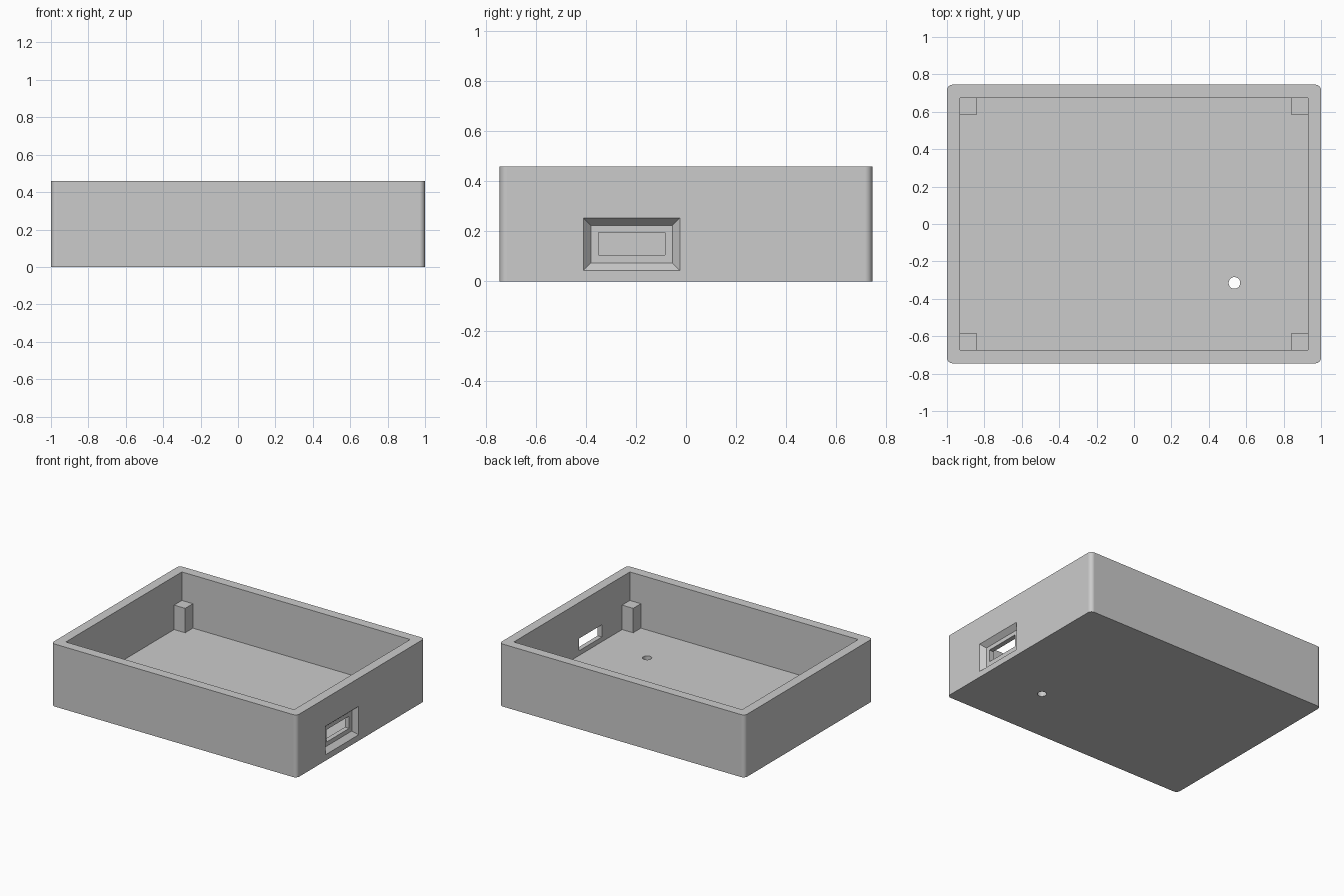
import bpy
import bmesh
import math

old = bpy.data.objects.get("Cube")
if old:
    bpy.data.objects.remove(old, do_unlink=True)

# Overall sizes
HALF_X, HALF_Y, HEIGHT = 1.0, 0.745, 0.46
WALL, FLOOR = 0.07, 0.07
IN_X, IN_Y = HALF_X - WALL, HALF_Y - WALL

grey = bpy.data.materials.new("grey_plastic")
grey.use_nodes = True
colour = (0.6, 0.6, 0.6, 1.0)
grey.diffuse_color = colour
grey.node_tree.nodes["Principled BSDF"].inputs["Base Color"].default_value = colour


def finish(name, bm):
    bmesh.ops.recalc_face_normals(bm, faces=bm.faces[:])
    mesh = bpy.data.meshes.new(name)
    bm.to_mesh(mesh)
    bm.free()
    mesh.materials.append(grey)
    obj = bpy.data.objects.new(name, mesh)
    bpy.context.collection.objects.link(obj)
    return obj


def box(name, lo, hi, radius=0.0):
    """Box between two corners, with optional rounded upright edges."""
    bm = bmesh.new()
    bmesh.ops.create_cube(bm, size=1)
    for v in bm.verts:
        v.co = [lo[i] if v.co[i] < 0 else hi[i] for i in range(3)]
    if radius:
        upright = [e for e in bm.edges
                   if abs(e.verts[0].co.z - e.verts[1].co.z) > 0.01]
        bmesh.ops.bevel(bm, geom=upright, offset=radius, segments=6,
                        profile=0.5, affect='EDGES')
    return finish(name, bm)


def select_only(obj):
    bpy.ops.object.select_all(action='DESELECT')
    obj.select_set(True)
    bpy.context.view_layer.objects.active = obj


def cut(target, cutter):
    cutter.hide_render = True
    mod = target.modifiers.new("cut", 'BOOLEAN')
    mod.operation = 'DIFFERENCE'
    mod.solver = 'EXACT'
    mod.object = cutter
    select_only(target)
    bpy.ops.object.modifier_apply(modifier=mod.name)
    bpy.data.objects.remove(cutter, do_unlink=True)


# Open tray with rounded outer corners
tray = box("tray", (-HALF_X, -HALF_Y, 0), (HALF_X, HALF_Y, HEIGHT), 0.03)
cut(tray, box("cavity_cutter", (-IN_X, -IN_Y, FLOOR), (IN_X, IN_Y, HEIGHT + 0.2)))

# Tapered recess around the port on the left wall
PORT_Y, PORT_Z, DEPTH = -0.2175, 0.149, 0.035
bm = bmesh.new()
bmesh.ops.create_cube(bm, size=1)
for v in bm.verts:
    outer = v.co.x > 0
    grow = 0.06 if outer else 0.0
    v.co = (HALF_X + (DEPTH if outer else -DEPTH),
            PORT_Y + math.copysign(0.163 + grow, v.co.y),
            PORT_Z + math.copysign(0.075 + grow, v.co.z))
cut(tray, finish("recess_cutter", bm))

# Slot through the wall
cut(tray, box("slot_cutter", (IN_X - 0.05, PORT_Y - 0.133, PORT_Z - 0.044),
              (HALF_X + 0.05, PORT_Y + 0.133, PORT_Z + 0.046)))

# Round hole through the floor
bm = bmesh.new()
bmesh.ops.create_cone(bm, cap_ends=True, segments=32, radius1=0.031,
                      radius2=0.031, depth=0.4)
bmesh.ops.translate(bm, verts=bm.verts[:], vec=(0.537, -0.315, 0))
cut(tray, finish("hole_cutter", bm))

select_only(tray)
bpy.ops.object.shade_smooth_by_angle(angle=math.radians(30))
weighted = tray.modifiers.new("flat_walls", 'WEIGHTED_NORMAL')
weighted.keep_sharp = True

# Square support posts in the inner corners, sunk slightly into the tray
POST, POST_TOP, SINK = 0.09, 0.25, 0.01
for sx, side in ((-1, "right"), (1, "left")):
    for sy, end in ((-1, "front"), (1, "back")):
        xs = sorted((sx * (IN_X - POST), sx * (IN_X + SINK)))
        ys = sorted((sy * (IN_Y - POST), sy * (IN_Y + SINK)))
        box(f"{end}_{side}_post", (xs[0], ys[0], FLOOR - SINK),
            (xs[1], ys[1], POST_TOP))
